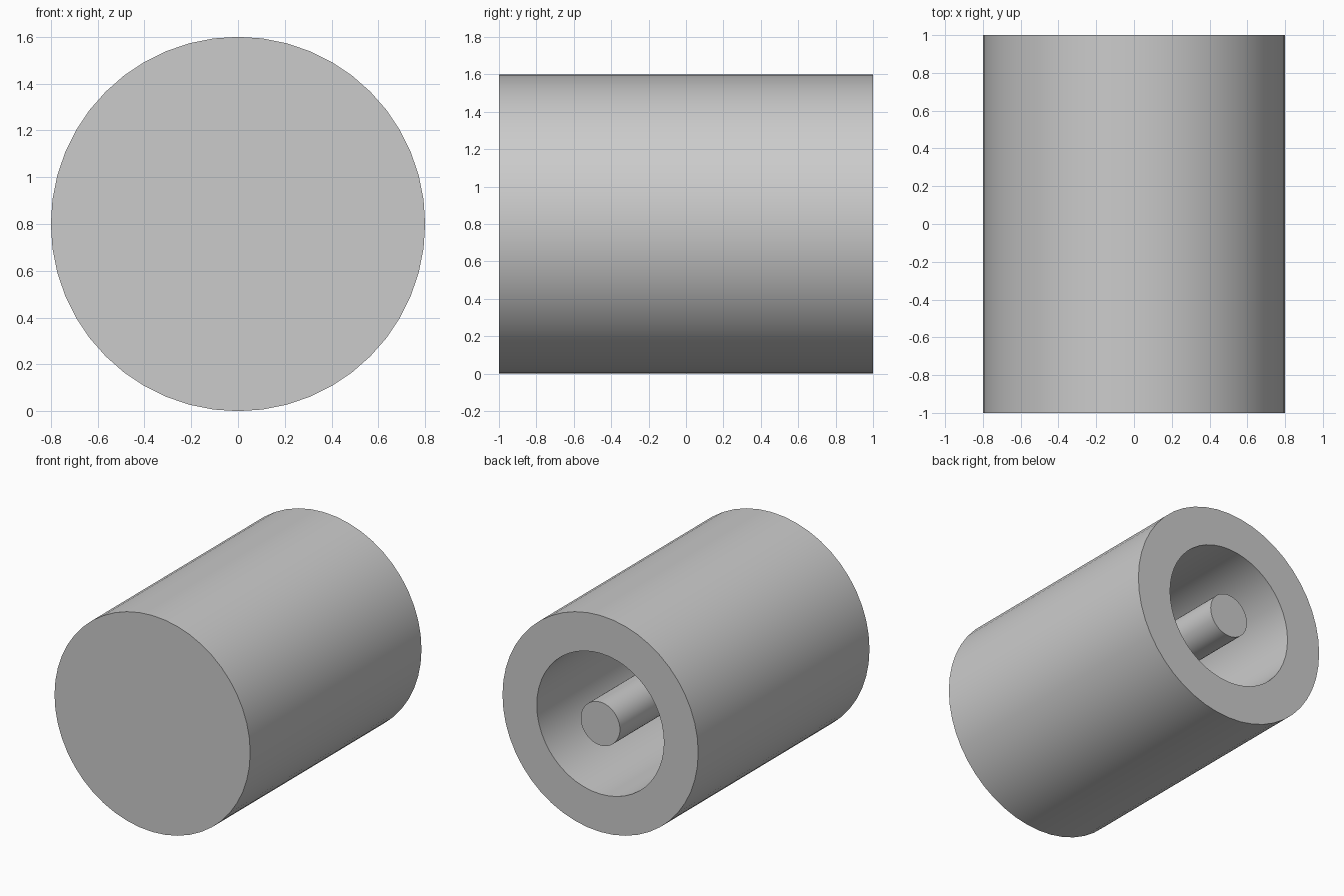
import bpy, bmesh, math
from mathutils import Matrix

cube = bpy.data.objects.get("Cube")
if cube:
    bpy.data.objects.remove(cube, do_unlink=True)

SEGMENTS = 48
AXIS_Z = 0.8

grey = bpy.data.materials.new("plain_grey")
grey.use_nodes = True
colour = (0.6, 0.6, 0.6, 1)
grey.diffuse_color = colour
grey.node_tree.nodes["Principled BSDF"].inputs["Base Color"].default_value = colour


def lathe(name, profile):
    """Spin (radius, y) points about the horizontal axis; the ends lie on it."""
    bm = bmesh.new()
    verts = [bm.verts.new((r, y, 0)) for r, y in profile]
    edges = [bm.edges.new(pair) for pair in zip(verts, verts[1:])]
    bmesh.ops.spin(bm, geom=verts + edges, cent=(0, 0, 0), axis=(0, 1, 0),
                   angle=math.tau, steps=SEGMENTS, use_merge=True)
    bmesh.ops.remove_doubles(bm, verts=bm.verts, dist=1e-4)
    # Merge the flat fans into single faces
    bmesh.ops.dissolve_limit(bm, angle_limit=0.01, verts=bm.verts, edges=bm.edges)
    bmesh.ops.recalc_face_normals(bm, faces=bm.faces)
    bmesh.ops.transform(bm, matrix=Matrix.Translation((0, 0, AXIS_Z)), verts=bm.verts)
    mesh = bpy.data.meshes.new(name)
    bm.to_mesh(mesh)
    bm.free()
    mesh.materials.append(grey)
    obj = bpy.data.objects.new(name, mesh)
    bpy.context.collection.objects.link(obj)
    bpy.ops.object.select_all(action='DESELECT')
    obj.select_set(True)
    bpy.context.view_layer.objects.active = obj
    bpy.ops.object.shade_smooth_by_angle(angle=math.radians(30))


# Thick-walled sleeve, closed at the front and bored from the back
lathe("sleeve", [(0, -1), (0.8, -1), (0.8, 1), (0.52, 1), (0.52, -0.7), (0, -0.7)])

# Centre pin, rising from the bore floor to the back rim
lathe("centre_pin", [(0, -0.72), (0.16, -0.72), (0.16, 1), (0, 1)])
